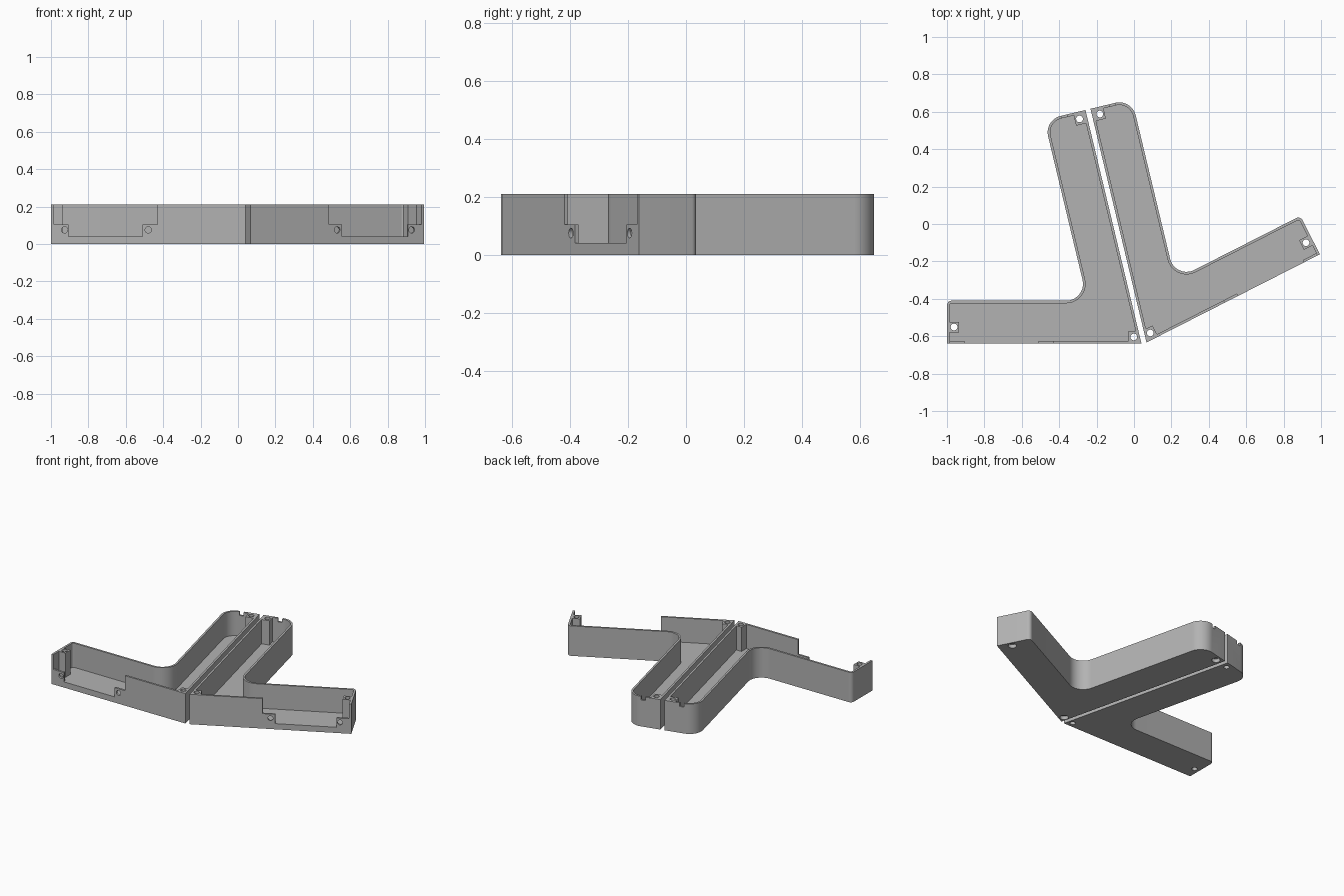
import bpy, bmesh, math
from mathutils import Vector, Matrix

if "Cube" in bpy.data.objects:
    bpy.data.objects.remove(bpy.data.objects["Cube"])

HEIGHT, FLOOR, WALL = 0.21, 0.04, 0.014
FRONT, BACK_LEN, ARM = -0.64, 1.285, 0.227
CORNER = Vector((0.04, FRONT))
ALONG = Vector((-0.233, 0.972)).normalized()
ACROSS = Vector((-ALONG.y, ALONG.x))

grey = bpy.data.materials.new("mid grey plastic")
grey.use_nodes = True
colour = (0.45, 0.45, 0.45, 1)
grey.diffuse_color = colour
grey.node_tree.nodes["Principled BSDF"].inputs["Base Color"].default_value = colour


def arm(a, b):
    """Point measured across and along the long arm."""
    return CORNER + ACROSS * a + ALONG * b


def arm_at_y(a, y):
    """Point on the line parallel to the arm at a given y."""
    start = arm(a, 0)
    return start + ALONG * ((y - start.y) / ALONG.y)


def rounded(corners, steps=10):
    """Outline with each (point, radius) corner filleted."""
    out = []
    for i, (p, r) in enumerate(corners):
        p = Vector(p)
        if not r:
            out.append(p)
            continue
        u = (Vector(corners[i - 1][0]) - p).normalized()
        v = (Vector(corners[(i + 1) % len(corners)][0]) - p).normalized()
        half = u.angle(v) / 2
        centre = p + (u + v).normalized() * (r / math.sin(half))
        t = r / math.tan(half)
        s, e = p + u * t - centre, p + v * t - centre
        total = s.angle(e)
        for k in range(steps + 1):
            f = k / steps
            out.append(centre + (s * math.sin((1 - f) * total) + e * math.sin(f * total)) / math.sin(total))
    return out


def prism(name, outline, low, high, upright=False):
    """Extrude an outline along z, or along y when upright."""
    bm = bmesh.new()
    rings = []
    for d in (low, high):
        rings.append([bm.verts.new((p[0], d, p[1]) if upright else (p[0], p[1], d)) for p in outline])
    for ring in rings:
        bm.faces.new(ring)
    n = len(outline)
    for i in range(n):
        j = (i + 1) % n
        bm.faces.new((rings[0][i], rings[0][j], rings[1][j], rings[1][i]))
    bmesh.ops.recalc_face_normals(bm, faces=bm.faces)
    mesh = bpy.data.meshes.new(name)
    bm.to_mesh(mesh)
    bm.free()
    obj = bpy.data.objects.new(name, mesh)
    bpy.context.collection.objects.link(obj)
    return obj


def circle(c, r, n=24):
    return [(c[0] + r * math.cos(k * math.tau / n), c[1] + r * math.sin(k * math.tau / n)) for k in range(n)]


def activate(obj):
    bpy.ops.object.select_all(action='DESELECT')
    bpy.context.view_layer.objects.active = obj
    obj.select_set(True)


def cut(obj, cutter):
    cutter.hide_render = True
    mod = obj.modifiers.new("cut", 'BOOLEAN')
    mod.operation, mod.solver, mod.object = 'DIFFERENCE', 'EXACT', cutter
    activate(obj)
    bpy.ops.object.modifier_apply(modifier=mod.name)
    bpy.data.objects.remove(cutter)


# Angled tray body
side_y = -0.41
body = rounded([
    ((-1, FRONT), 0), (CORNER, 0), (arm(0, BACK_LEN), 0),
    (arm(ARM, BACK_LEN), 0.09), (arm_at_y(ARM, side_y), 0.09), ((-1, side_y), 0.025)])
right_tray = prism("right_tray", body, 0, HEIGHT)

# Cavity, stepping around the three screw posts
left, front = -1 + WALL, FRONT + WALL
back = BACK_LEN - WALL
cavity = rounded([
    ((left, front), 0), ((-0.03, front), 0), ((-0.03, -0.573), 0),
    (arm_at_y(WALL, -0.573), 0), (arm(WALL, 1.215), 0), (arm(0.068, 1.215), 0),
    (arm(0.068, back), 0), (arm(ARM - WALL, back), 0.09 - WALL),
    (arm_at_y(ARM - WALL, side_y - WALL), 0.09 + WALL), ((left, side_y - WALL), 0.012),
    ((left, -0.523), 0), ((-0.935, -0.523), 0), ((-0.935, -0.58), 0), ((left, -0.58), 0)])
cut(right_tray, prism("cavity_cutter", cavity, FLOOR, HEIGHT + 0.1))

# Stepped window in the front wall
step = 0.105
window = [(-0.905, FLOOR), (-0.51, FLOOR), (-0.51, step), (-0.43, step), (-0.43, HEIGHT + 0.1),
          (-0.985, HEIGHT + 0.1), (-0.985, step), (-0.905, step)]
cut(right_tray, prism("window_cutter", window, FRONT - 0.05, FRONT + 0.025, True))

# Screw holes beside the window
for x in (-0.927, -0.48):
    cut(right_tray, prism("screw_cutter", circle((x, 0.075), 0.017), FRONT - 0.05, FRONT + 0.03, True))

# Cable notch in the back wall
notch = [arm(0.103, back - 0.02), arm(0.133, back - 0.02), arm(0.133, back + 0.05), arm(0.103, back + 0.05)]
cut(right_tray, prism("notch_cutter", notch, 0.185, HEIGHT + 0.1))

# Vertical holes through the posts
post_holes = [(-0.962, -0.551), (-0.001, -0.604), arm(0.042, 1.246)]
for c in post_holes:
    cut(right_tray, prism("post_hole_cutter", circle(c, 0.018), -0.1, HEIGHT + 0.1))
right_tray.data.materials.clear()
right_tray.data.materials.append(grey)

# Mirrored tray across the slanted gap
pivot = Vector((0.0535, -0.637, 0))
normal = Vector((ACROSS.x, ACROSS.y, 0))
mirror = Matrix.Translation(pivot) @ Matrix.Scale(-1, 4, normal) @ Matrix.Translation(-pivot)
left_tray = bpy.data.objects.new("left_tray", right_tray.data.copy())
bpy.context.collection.objects.link(left_tray)
left_tray.data.transform(mirror)
left_tray.data.flip_normals()

# Wider bores under the mirrored tray
for c in post_holes:
    centre = mirror @ Vector((c[0], c[1], 0))
    cut(left_tray, prism("bore_cutter", circle(centre, 0.027), -0.1, 0.025))
left_tray.data.materials.clear()
left_tray.data.materials.append(grey)

for tray in (right_tray, left_tray):
    activate(tray)
    bpy.ops.object.shade_smooth_by_angle(angle=math.radians(30))
